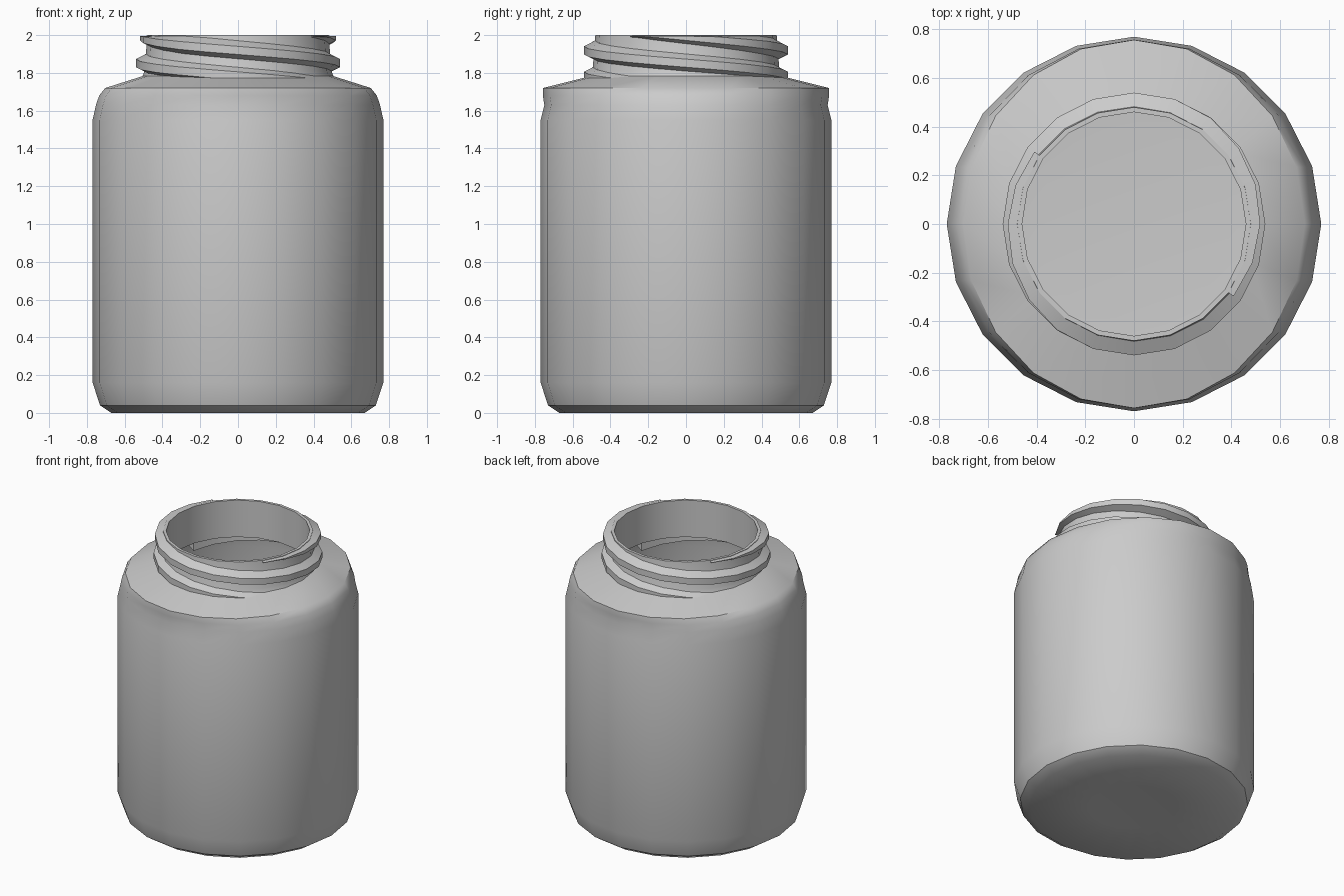
import bpy, bmesh
from math import sin, cos, radians

if "Cube" in bpy.data.objects:
    bpy.data.objects.remove(bpy.data.objects["Cube"])

SIDES = 20


def finish(bm, name, angle=35):
    bmesh.ops.recalc_face_normals(bm, faces=bm.faces)
    mesh = bpy.data.meshes.new(name)
    bm.to_mesh(mesh)
    bm.free()
    ob = bpy.data.objects.new(name, mesh)
    bpy.context.collection.objects.link(ob)
    bpy.ops.object.select_all(action='DESELECT')
    ob.select_set(True)
    bpy.context.view_layer.objects.active = ob
    bpy.ops.object.shade_smooth_by_angle(angle=radians(angle))
    return ob


def at(az, rx, ry, z):
    # azimuth 0 is the front, growing towards the right
    a = radians(az)
    return (rx * sin(a), -ry * cos(a), z)


# Jar wall profile: (x radius, y radius, z), outside upwards then inside down
profile = [
    (0.28, 0.28, 0.004), (0.67, 0.67, 0.0), (0.73, 0.73, 0.04),
    (0.77, 0.77, 0.16), (0.77, 0.77, 1.55),
    (0.752, 0.75, 1.63), (0.735, 0.758, 1.68), (0.703, 0.757, 1.72),
    (0.505, 0.505, 1.783), (0.495, 0.495, 1.81), (0.48, 0.48, 2.0),
    (0.46, 0.46, 2.0), (0.46, 0.46, 1.74), (0.68, 0.71, 1.68),
    (0.735, 0.735, 1.55), (0.735, 0.735, 0.18), (0.69, 0.69, 0.08),
    (0.40, 0.40, 0.045),
]
bm = bmesh.new()
rings = [[bm.verts.new(at(360 * i / SIDES, *p)) for i in range(SIDES)]
         for p in profile]
for lo, hi in zip(rings, rings[1:]):
    for i in range(SIDES):
        j = (i + 1) % SIDES
        bm.faces.new((lo[i], lo[j], hi[j], hi[i]))
# Slightly domed base and inner floor
for ring, z in ((rings[0], 0.02), (rings[-1], 0.07)):
    tip = bm.verts.new((0, 0, z))
    for i in range(SIDES):
        bm.faces.new((ring[i], ring[(i + 1) % SIDES], tip))
finish(bm, "jar_body")


# Two-start screw thread wound down the neck into the shoulder
def thread(name, turn):
    bm = bmesh.new()
    prev = None
    start, end = -306, 72
    for k in range((end - start) // 18 + 1):
        az = start + 18 * k
        f = min(1.0, 0.25 + k / 7)
        zc = 1.855 - 0.00075 * (az + 90)
        section = [(0.475, -0.055), (0.495 + 0.045 * f, -0.025),
                   (0.495 + 0.045 * f, 0.018), (0.475, 0.052)]
        ring = [bm.verts.new(at(az + turn, r, r, min(1.997 - 0.002 * (3 - n), zc + dz * (0.4 + 0.6 * f))))
                for n, (r, dz) in enumerate(section)]
        if prev:
            for n in range(4):
                m = (n + 1) % 4
                bm.faces.new((prev[n], prev[m], ring[m], ring[n]))
        else:
            bm.faces.new(ring)
        prev = ring
    bm.faces.new(prev)
    finish(bm, name)


thread("neck_thread_a", 0)
thread("neck_thread_b", 180)
